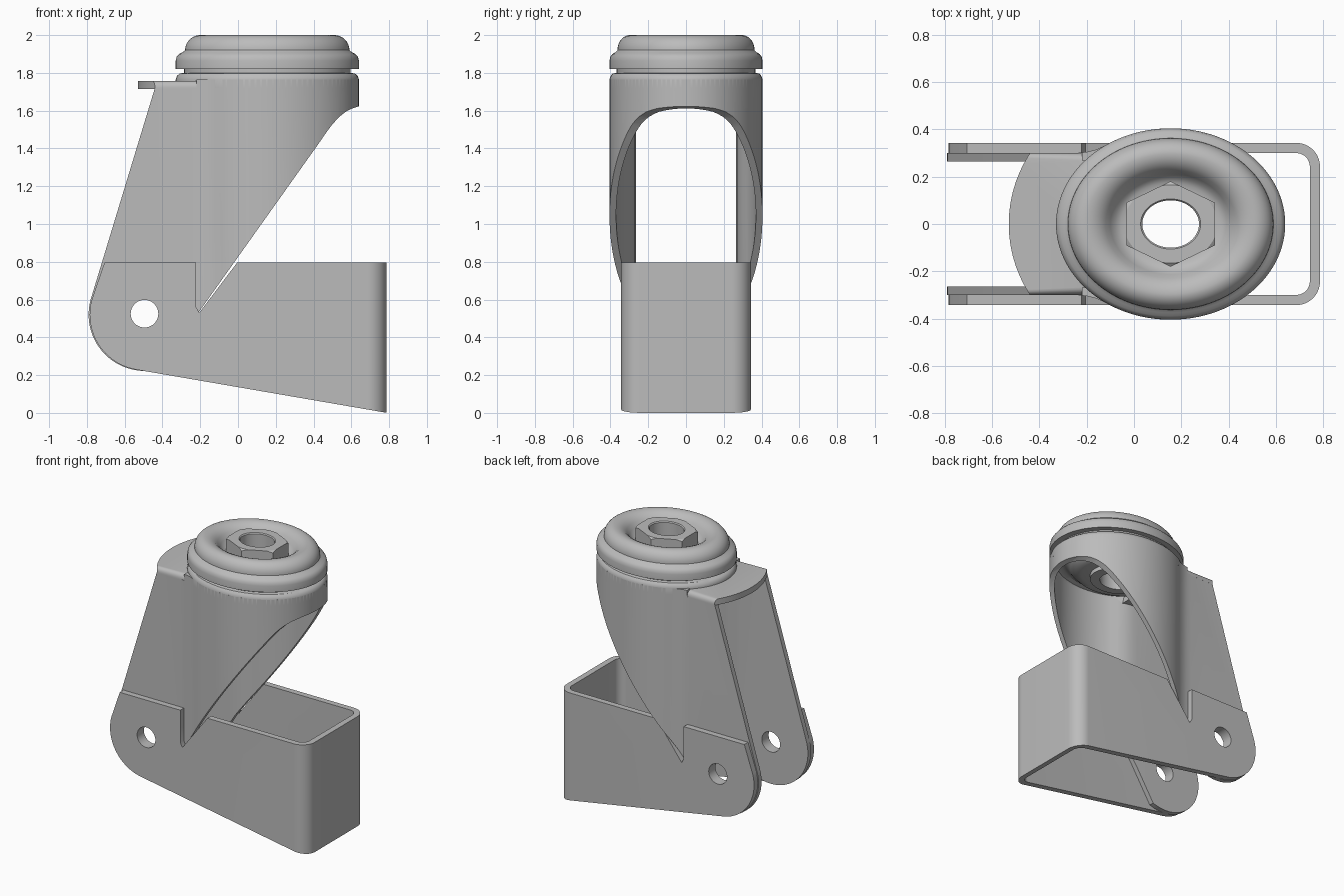
import bpy, bmesh
from math import sin, cos, pi, radians, hypot

if "Cube" in bpy.data.objects:
    bpy.data.objects.remove(bpy.data.objects["Cube"], do_unlink=True)

HEAD_X = 0.155      # swivel axis
SQUASH = 0.835      # the swivel head is oval in plan

steel = bpy.data.materials.new("plain_grey_steel")
steel.use_nodes = True
GREY = (0.5, 0.5, 0.5, 1)
steel.diffuse_color = GREY
steel.node_tree.nodes["Principled BSDF"].inputs["Base Color"].default_value = GREY


def make(name, bm):
    bmesh.ops.recalc_face_normals(bm, faces=bm.faces)
    mesh = bpy.data.meshes.new(name)
    bm.to_mesh(mesh)
    bm.free()
    mesh.materials.append(steel)
    obj = bpy.data.objects.new(name, mesh)
    bpy.context.collection.objects.link(obj)
    return obj


def prism(name, pts, low, high, along_y=False):
    """Extrude a closed outline along z, or along y for side outlines."""
    bm = bmesh.new()
    place = (lambda a, b, h: (a, h, b)) if along_y else (lambda a, b, h: (a, b, h))
    bottom = [bm.verts.new(place(a, b, low)) for a, b in pts]
    top = [bm.verts.new(place(a, b, high)) for a, b in pts]
    bm.faces.new(bottom)
    bm.faces.new(top[::-1])
    n = len(pts)
    for i in range(n):
        j = (i + 1) % n
        bm.faces.new((bottom[i], bottom[j], top[j], top[i]))
    return make(name, bm)


def lathe(name, profile, steps=96):
    """Revolve a closed (radius, z) loop about the swivel axis."""
    bm = bmesh.new()
    rings = []
    for s in range(steps):
        t = 2 * pi * s / steps
        rings.append([bm.verts.new((HEAD_X + r * cos(t), SQUASH * r * sin(t), z))
                      for r, z in profile])
    n = len(profile)
    for s in range(steps):
        a, b = rings[s], rings[(s + 1) % steps]
        for i in range(n):
            j = (i + 1) % n
            bm.faces.new((a[i], b[i], b[j], a[j]))
    return make(name, bm)


def boolean(obj, cutter, operation):
    mod = obj.modifiers.new("cut", "BOOLEAN")
    mod.operation, mod.solver, mod.object = operation, "EXACT", cutter
    apply(obj, mod)
    bpy.data.objects.remove(cutter, do_unlink=True)


def apply(obj, mod):
    select(obj)
    bpy.ops.object.modifier_apply(modifier=mod.name)


def select(obj):
    bpy.ops.object.select_all(action="DESELECT")
    obj.select_set(True)
    bpy.context.view_layer.objects.active = obj


def smooth(obj, angle=32):
    select(obj)
    bpy.ops.object.shade_smooth_by_angle(angle=radians(angle))


def arc(cx, cy, r, start, end, steps, ry=None):
    ry = r if ry is None else ry
    angles = [radians(start + (end - start) * i / steps) for i in range(steps + 1)]
    return [(cx + r * cos(t), cy + ry * sin(t)) for t in angles]


def strip(half, thick):
    """Mirror a half path that starts on y = 0 and give it a wall thickness."""
    path = [(x, -y) for x, y in half[:0:-1]] + half
    inner = []
    for i, (x, y) in enumerate(path):
        a, b = path[max(i - 1, 0)], path[min(i + 1, len(path) - 1)]
        dx, dy = b[0] - a[0], b[1] - a[1]
        d = hypot(dx, dy)
        inner.append((x - thick * dy / d, y + thick * dx / d))
    return path + inner[::-1]


def drill_axle(obj):
    boolean(obj, prism("axle_cutter", arc(-0.495, 0.525, 0.073, 0, 352.5, 47), -1, 1, True),
            "DIFFERENCE")


# Fork: bent sheet with an oval front, trimmed to its side outline
fork_half = arc(HEAD_X, 0, 0.485, 0, 119, 36, 0.405)
fork_half += [(-0.12, 0.333), (-0.16, 0.315), (-0.2, 0.305), (-0.25, 0.3), (-0.85, 0.3)]
fork = prism("fork", strip(fork_half, 0.035), 0.1, 1.765)
side = [(-0.22, 1.9), (-0.22, 1.72), (-0.44, 1.72)]
side += arc(-0.493, 0.52, 0.298, 164, 290, 28)
side += [(-0.21, 0.53), (0.43, 1.43), (0.465, 1.481), (0.5, 1.528), (0.535, 1.566),
         (0.57, 1.594), (0.605, 1.612), (0.64, 1.623), (0.7, 1.626), (0.7, 1.9)]
boolean(fork, prism("fork_cutter", side, -1, 1, True), "INTERSECT")
drill_axle(fork)
smooth(fork)

# Top plate of the fork with a curved rear edge and rolled long edges
rear = arc(0.015, 0, 0.545, 146.5, 213.5, 24)
plate = prism("fork_top_plate", [(-0.14, 0.3)] + rear + [(-0.14, -0.3)], 1.715, 1.758)
bm = bmesh.new()
bm.from_mesh(plate.data)
edges = [e for e in bm.edges
         if all(v.co.z > 1.74 and abs(v.co.y) > 0.295 for v in e.verts)
         and abs(e.verts[0].co.x - e.verts[1].co.x) > 0.2]
bmesh.ops.bevel(bm, geom=edges, offset=0.035, segments=5, profile=0.5, affect="EDGES")
bm.to_mesh(plate.data)
bm.free()
smooth(plate)

# Wheel guard: U-shaped strip with a notch on each side for the fork
guard_half = [(0.787, 0)] + arc(0.687, 0.243, 0.1, 0, 90, 12) + [(-0.85, 0.343)]
guard = prism("wheel_guard", strip(guard_half, 0.043), -0.1, 0.9)
side = [(-0.222, 0.795), (-0.707, 0.795)] + arc(-0.49, 0.52, 0.295, 164, 261, 24)
side += [(0.79, 0), (0.9, 0), (0.9, 0.795), (-0.005, 0.795), (-0.205, 0.53), (-0.222, 0.56)]
boolean(guard, prism("guard_cutter", side, -1, 1, True), "INTERSECT")
drill_axle(guard)
smooth(guard)

# Lower bearing race: rounded rim on the fork and a dished underside
race = lathe("lower_bearing_race", [
    (0.485, 1.72), (0.485, 1.765), (0.479, 1.783), (0.465, 1.796), (0.445, 1.8),
    (0.13, 1.8), (0.13, 1.68), (0.25, 1.68), (0.3, 1.69), (0.335, 1.72),
    (0.36, 1.75), (0.4, 1.765), (0.44, 1.76), (0.45, 1.72)])
smooth(race)

# Bearing cap: stepped, rounded ring with a dished centre
dome = arc(0.355, 1.92, 0.08, 0, 90, 9)
dish = [(0.33, 1.997), (0.3, 1.985), (0.275, 1.963), (0.255, 1.935), (0.235, 1.91),
        (0.21, 1.897), (0.18, 1.893), (0.13, 1.893)]
cap = lathe("bearing_cap", [(0.44, 1.79), (0.44, 1.82), (0.485, 1.82), (0.485, 1.865),
                            (0.48, 1.885), (0.467, 1.9), (0.45, 1.908)]
            + dome + dish + [(0.13, 1.79)])
smooth(cap)

# Centre nut: oval hexagon with chamfered corners, and the sleeve below it
nut = lathe("centre_nut", [(0.12, 1.86), (0.22, 1.86), (0.22, 1.985), (0.198, 1.999),
                           (0.127, 1.999), (0.12, 1.992)])
hexagon = arc(HEAD_X, 0, 0.2165, 30, 330, 5, 0.2165 * SQUASH)
boolean(nut, prism("nut_cutter", hexagon, 1.8, 2.1), "INTERSECT")
smooth(nut, 20)
sleeve = lathe("centre_sleeve", [(0.12, 1.65), (0.19, 1.65), (0.19, 1.87), (0.12, 1.87)])
smooth(sleeve)
